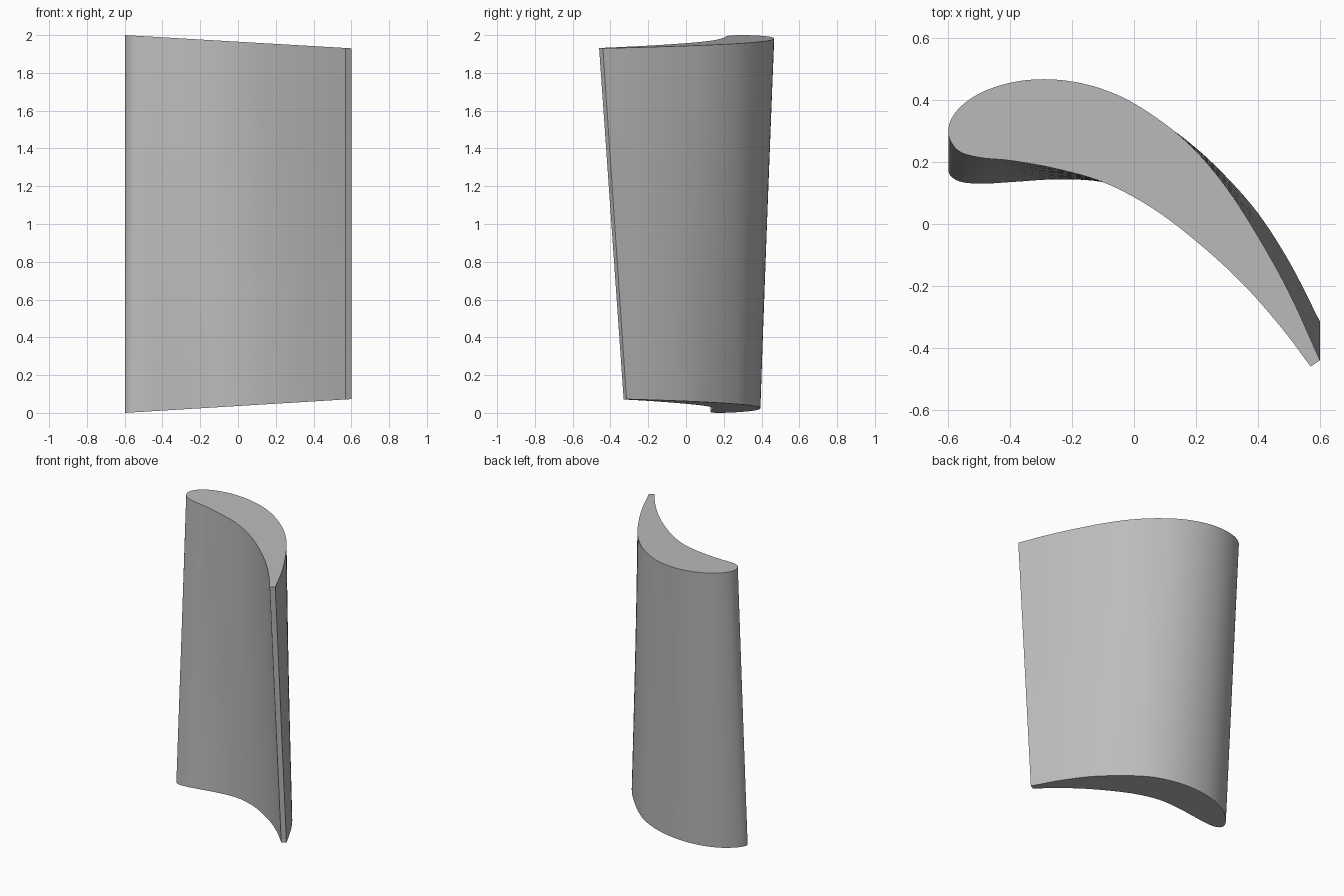
import bpy
import bmesh
from math import radians
from mathutils import Vector

cube = bpy.data.objects.get("Cube")
if cube:
    bpy.data.objects.remove(cube, do_unlink=True)

# Flat metal colour
metal = bpy.data.materials.new("grey metal")
metal.use_nodes = True
metal.diffuse_color = (0.5, 0.5, 0.5, 1)
metal.node_tree.nodes["Principled BSDF"].inputs["Base Color"].default_value = metal.diffuse_color

# Aerofoil section as (x, y at tip, y at root): convex side from the
# trailing edge, round the nose, then back along the concave side
SECTION = [
    (.6, -.44, -.315), (.5, -.22, -.12), (.4, -.04, .035), (.3, .115, .15),
    (.2, .235, .245), (.1, .323, .318), (-.05, .415, .376), (-.2, .46, .394),
    (-.35, .464, .376), (-.48, .43, .32), (-.56, .378, .25), (-.595, .325, .195),
    (-.596, .278, .162), (-.565, .235, .138), (-.5, .215, .13), (-.4, .205, .135),
    (-.25, .178, .144), (-.1, .135, .135), (.05, .057, .083), (.2, -.055, -.005),
    (.35, -.192, -.115), (.48, -.34, -.235), (.57, -.46, -.33),
]
STEPS = 5
ROWS = 8


def smooth_curve(points, steps):
    """Pass a centripetal Catmull-Rom curve through the points."""
    pts = [Vector(p) for p in points]
    pts = [2 * pts[0] - pts[1]] + pts + [2 * pts[-1] - pts[-2]]
    curve = []
    for a, b, c, d in zip(pts, pts[1:], pts[2:], pts[3:]):
        ab, bc, cd = ((q - p).length ** .5 for p, q in ((a, b), (b, c), (c, d)))
        m1 = (c - b) + bc * ((b - a) / ab - (c - a) / (ab + bc))
        m2 = (c - b) + bc * ((d - c) / cd - (d - b) / (bc + cd))
        for i in range(steps):
            t = i / steps
            curve.append(b * (2*t**3 - 3*t**2 + 1) + m1 * (t**3 - 2*t**2 + t)
                         + c * (3*t**2 - 2*t**3) + m2 * (t**3 - t**2))
    curve.append(pts[-2])
    return curve


# Loft straight lines from root to tip; both ends slope along the chord
outline = smooth_curve(SECTION, STEPS)
bm = bmesh.new()
rings = []
for row in range(ROWS + 1):
    h = row / ROWS
    ring = []
    for x, tip_y, root_y in outline:
        x = max(x, -.6)
        along = (x + .6) / 1.2
        root_z, tip_z = .073 * along, 2 - .07 * along
        ring.append(bm.verts.new((x, root_y + (tip_y - root_y) * h,
                                  root_z + (tip_z - root_z) * h)))
    rings.append(ring)

# Side skin, including the blunt trailing edge
count = len(outline)
for low, high in zip(rings, rings[1:]):
    for i in range(count):
        j = (i + 1) % count
        bm.faces.new((low[i], low[j], high[j], high[i]))

# Root and tip faces
bm.faces.new(rings[0])
bm.faces.new(rings[-1])
bmesh.ops.recalc_face_normals(bm, faces=bm.faces)

mesh = bpy.data.meshes.new("blade")
bm.to_mesh(mesh)
bm.free()
mesh.materials.append(metal)
blade = bpy.data.objects.new("blade", mesh)
bpy.context.collection.objects.link(blade)

# Smooth skin with crisp end and trailing edges
bpy.ops.object.select_all(action='DESELECT')
blade.select_set(True)
bpy.context.view_layer.objects.active = blade
bpy.ops.object.shade_smooth_by_angle(angle=radians(35))
